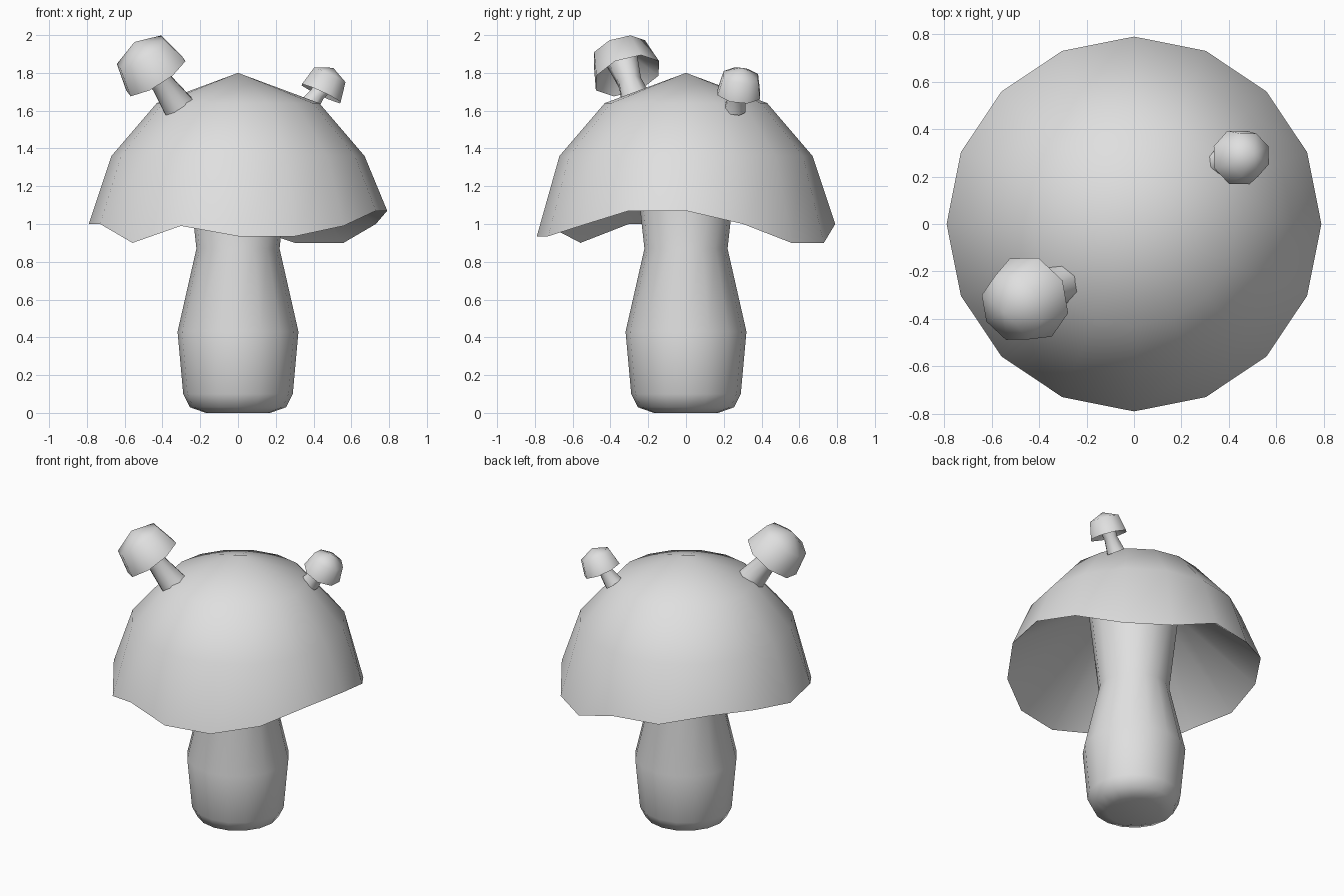
import bpy, bmesh, math
from mathutils import Vector, Matrix

cube = bpy.data.objects.get("Cube")
if cube:
    bpy.data.objects.remove(cube)

COLOUR = (0.74, 0.74, 0.74, 1)
grey = bpy.data.materials.new("light_grey")
grey.use_nodes = True
grey.diffuse_color = COLOUR
grey.node_tree.nodes["Principled BSDF"].inputs["Base Color"].default_value = COLOUR


def lathe(name, profile, sides, matrix=None, rim=None, rim_heights=None):
    """Turn (radius, z) points about z; radius 0 makes a pole.
    The ring with index rim may get its own height at each side."""
    bm = bmesh.new()
    rings = []
    for i, (r, z) in enumerate(profile):
        if r == 0:
            rings.append([bm.verts.new((0, 0, z))] * sides)
            continue
        ring = []
        for k in range(sides):
            a = math.tau * k / sides
            height = rim_heights[k] if rim_heights and i == rim else z
            ring.append(bm.verts.new((r * math.cos(a), r * math.sin(a), height)))
        rings.append(ring)
    for low, high in zip(rings, rings[1:]):
        for k in range(sides):
            n = (k + 1) % sides
            corners = list(dict.fromkeys((low[k], low[n], high[n], high[k])))
            bm.faces.new(corners)
    bmesh.ops.recalc_face_normals(bm, faces=bm.faces)
    if matrix:
        bm.transform(matrix)
    mesh = bpy.data.meshes.new(name)
    bm.to_mesh(mesh)
    bm.free()
    mesh.materials.append(grey)
    obj = bpy.data.objects.new(name, mesh)
    bpy.context.collection.objects.link(obj)
    bpy.ops.object.select_all(action='DESELECT')
    obj.select_set(True)
    bpy.context.view_layer.objects.active = obj
    bpy.ops.object.shade_smooth_by_angle(angle=math.radians(60))
    return obj


# Main stem, flaring up into the hollow of the cap
lathe("stem", [(0, 0), (0.17, 0), (0.255, 0.03), (0.29, 0.10), (0.32, 0.43),
               (0.22, 0.87), (0.285, 1.45), (0, 1.45)], 16)

# Main cap: hollow underside, wavy rim counted anticlockwise from +x, dome
wave = [1.07, 1.0, 0.9, 0.9, 1.0, 1.0, 1.06, 1.05,
        1.0, 1.0, 0.9, 0.99, 0.935, 0.935, 0.99, 1.07]
lathe("cap", [(0, 1.44), (0.28, 1.44), (0.79, 1.0), (0.67, 1.36), (0.43, 1.64), (0, 1.8)],
      16, rim=2, rim_heights=wave)


def sprout(name, base, rim_centre, axis, r, h, stem_r, spin):
    """Small tilted mushroom growing out of the main cap."""
    axis = Vector(axis).normalized()
    base, centre = Vector(base), Vector(rim_centre)
    turn = Matrix.Rotation(math.radians(spin), 4, 'Z')
    tilt = axis.to_track_quat('Z', 'Y').to_matrix().to_4x4()
    lathe(name + "_cap", [(0, 0.5 * h), (0.45 * r, 0.5 * h), (r, 0),
                          (0.81 * r, 0.7 * h), (0, h)], 8,
          Matrix.Translation(centre) @ tilt @ turn)
    along = centre + axis * 0.52 * h - base
    lean = along.to_track_quat('Z', 'Y').to_matrix().to_4x4()
    n = along.length
    lathe(name + "_stem", [(0, 0), (stem_r, 0), (0.72 * stem_r, 0.5 * n),
                           (stem_r, n), (0, n)], 8,
          Matrix.Translation(base) @ lean @ turn)


sprout("large_sprout", (-0.31, -0.25, 1.615), (-0.435, -0.31, 1.785),
       (-0.52, -0.28, 0.82), 0.187, 0.22, 0.09, 0)
sprout("small_sprout", (0.365, 0.26, 1.61), (0.44, 0.28, 1.69),
       (0.42, 0.1, 0.9), 0.122, 0.152, 0.06, 10)
